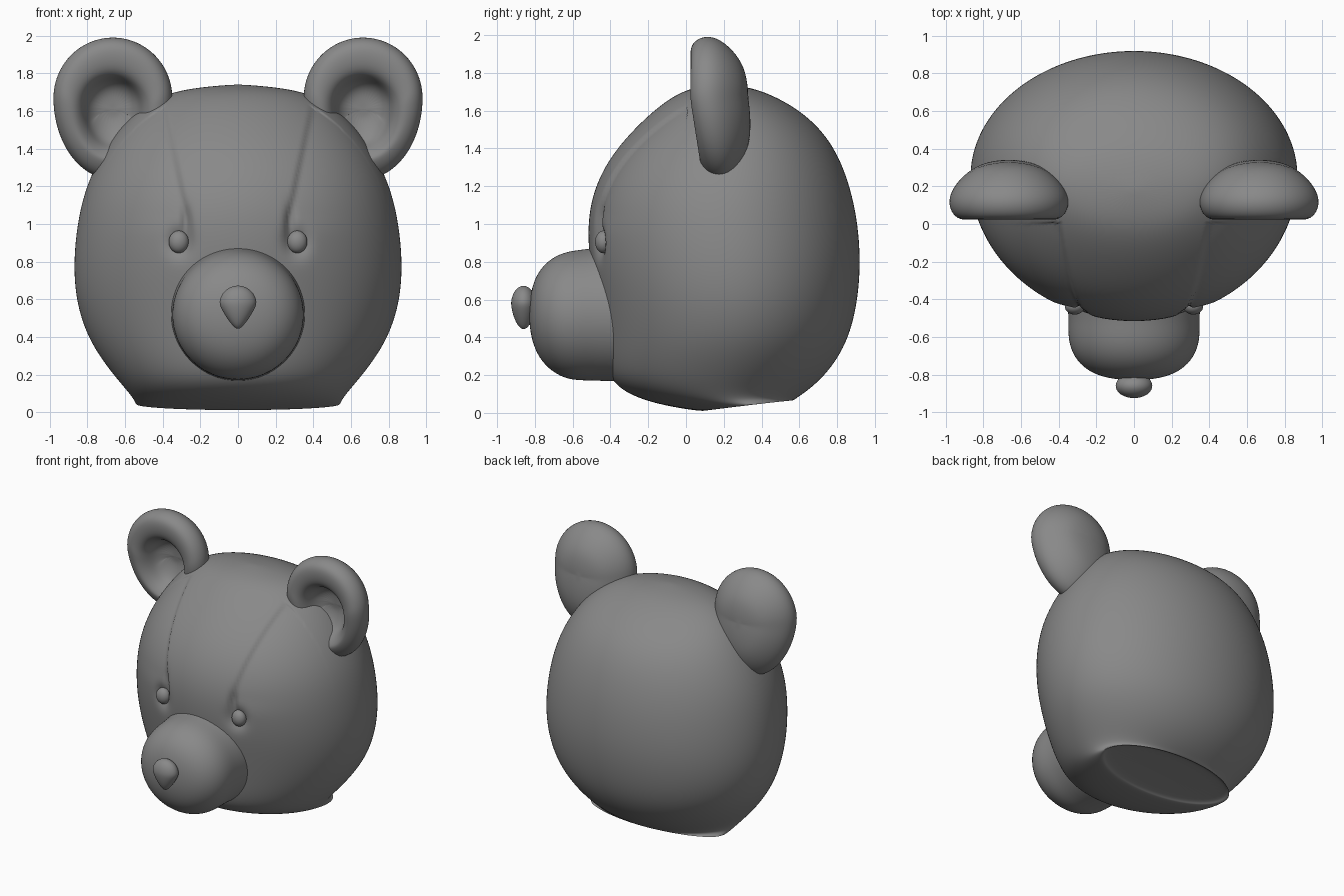
import bpy, bmesh, math
from math import sin, cos, pi, exp
from mathutils import Vector

if "Cube" in bpy.data.objects:
    bpy.data.objects.remove(bpy.data.objects["Cube"], do_unlink=True)

grey = bpy.data.materials.new("plain_grey")
grey.use_nodes = True
grey.diffuse_color = (0.25, 0.25, 0.25, 1)
grey.node_tree.nodes["Principled BSDF"].inputs["Base Color"].default_value = (0.25, 0.25, 0.25, 1)


def loft(name, rings, start=None, end=None, levels=2):
    """Skin a list of point rings, close the ends on poles, subdivide."""
    bm = bmesh.new()
    rows = [[bm.verts.new(p) for p in ring] for ring in rings]
    n = len(rows[0])
    for a, b in zip(rows, rows[1:]):
        for i in range(n):
            j = (i + 1) % n
            bm.faces.new((a[i], a[j], b[j], b[i]))
    for pole, row in ((start, rows[0]), (end, rows[-1])):
        if pole:
            tip = bm.verts.new(pole)
            for i in range(n):
                bm.faces.new((row[i], row[(i + 1) % n], tip))
    bmesh.ops.recalc_face_normals(bm, faces=bm.faces)
    mesh = bpy.data.meshes.new(name)
    bm.to_mesh(mesh)
    bm.free()
    obj = bpy.data.objects.new(name, mesh)
    bpy.context.collection.objects.link(obj)
    mesh.materials.append(grey)
    bpy.ops.object.select_all(action='DESELECT')
    bpy.context.view_layer.objects.active = obj
    obj.select_set(True)
    if levels:
        mod = obj.modifiers.new("smooth", 'SUBSURF')
        mod.levels = mod.render_levels = levels
        bpy.ops.object.modifier_apply(modifier=mod.name)
    bpy.ops.object.shade_smooth_by_angle(angle=math.radians(50))
    return obj


def head_ring(zf, yf, zb, yb, hw, n=40):
    """Two half ellipses that meet at the widest line of the head."""
    mid = yf + (yb - yf) * 0.53
    pts = []
    for i in range(n):
        a = 2 * pi * i / n
        y = mid + sin(a) * ((yb - mid) if sin(a) > 0 else (mid - yf))
        t = (y - yf) / (yb - yf)
        pts.append((hw * cos(a), y, zf + (zb - zf) * t))
    return pts


# Head: front z, front y, back z, back y, half width, from crown to neck
head_rows = [
    (1.73, 0.08, 1.735, 0.26, 0.14), (1.70, -0.03, 1.71, 0.40, 0.36),
    (1.62, -0.15, 1.62, 0.58, 0.52), (1.50, -0.28, 1.50, 0.72, 0.64),
    (1.36, -0.40, 1.36, 0.81, 0.735), (1.20, -0.485, 1.20, 0.87, 0.81),
    (1.02, -0.525, 1.02, 0.91, 0.855), (0.80, -0.515, 0.80, 0.928, 0.878),
    (0.60, -0.48, 0.58, 0.91, 0.865), (0.40, -0.45, 0.38, 0.86, 0.80),
    (0.24, -0.43, 0.22, 0.76, 0.69), (0.13, -0.37, 0.12, 0.65, 0.60),
    (0.05, -0.19, 0.075, 0.58, 0.55), (0.005, 0.09, 0.062, 0.565, 0.545),
    (0.015, 0.11, 0.075, 0.55, 0.52), (0.03, 0.13, 0.085, 0.53, 0.49)]
head = loft("head", [head_ring(*r) for r in head_rows],
            start=(0, 0.18, 1.742), end=(0, 0.33, 0.06), levels=3)

# Eye sockets, brow slits and the step beside the forehead
for v in head.data.vertices:
    x, y, z = abs(v.co.x), v.co.y, v.co.z
    if y < 0 and z > 0.7:
        dent = 0.05 * exp(-((x - 0.31) / 0.06) ** 2 - ((z - 0.905) / 0.07) ** 2)
        dent += 0.03 * exp(-((x - 0.275) / 0.025) ** 2 - ((z - 1.0) / 0.09) ** 2)
        edge = 0.27 + 0.13 * (z - 1.1) / 0.6
        if x > edge and z > 0.95:
            fade = min(1, (z - 0.95) / 0.1) * min(1, max(0, (1.68 - z) / 0.1))
            dent += 0.022 * fade * min(1, (x - edge) / 0.02) * exp(-(x - edge) / 0.15)
        v.co.y += dent


def upright_ring(y, hw, top, bottom, n=32):
    c, h = (top + bottom) / 2, (top - bottom) / 2
    return [(hw * cos(2 * pi * i / n), y, c + h * sin(2 * pi * i / n)) for i in range(n)]


# Muzzle: y, half width, top, bottom
muzzle_rows = [
    (-0.25, 0.37, 0.90, 0.16), (-0.45, 0.352, 0.885, 0.168), (-0.52, 0.35, 0.868, 0.17),
    (-0.62, 0.352, 0.86, 0.172), (-0.71, 0.32, 0.825, 0.215), (-0.78, 0.25, 0.755, 0.29),
    (-0.815, 0.16, 0.67, 0.38), (-0.828, 0.07, 0.59, 0.46)]
loft("muzzle", [upright_ring(*r) for r in muzzle_rows], end=(0, -0.83, 0.525))


def ball(name, centre, size, shape=lambda p: p, n=24):
    def put(p):
        p = shape(Vector(p))
        return tuple(c + s * q for c, s, q in zip(centre, size, p))
    rings = []
    for k in range(1, 14):
        t = pi * k / 14
        rings.append([put((sin(t) * cos(2 * pi * i / n), sin(t) * sin(2 * pi * i / n), cos(t)))
                      for i in range(n)])
    return loft(name, rings, put((0, 0, 1)), put((0, 0, -1)), levels=1)


def teardrop(p):
    """Pinch the lower half to a point."""
    if p.z < 0:
        p.x *= 1 + 0.5 * p.z
        p.y *= 1 + 0.2 * p.z
        p.z *= 1.35
    return p


ball("nose", (0, -0.86, 0.575), (0.1, 0.067, 0.098), teardrop)

# Ear profile: radius and y, from the rounded back over the rim into the bowl
ear_profile = [
    (0.08, 0.325), (0.17, 0.305), (0.25, 0.25), (0.31, 0.18), (0.33, 0.11),
    (0.305, 0.045), (0.255, 0.018), (0.20, 0.03), (0.16, 0.08), (0.14, 0.15),
    (0.09, 0.20)]


def ear_point(side, r, y, a):
    """Round above, drawn out and leaning back below."""
    dx, dz = r * cos(a), r * sin(a)
    if dz < 0:
        y += 0.07 * min(1, -dz / 0.33)
        dz *= 1.35
    if y < 0.21 and r < 0.21:
        dz -= 0.05
    return (side * (0.665 + dx * 0.985), y, 1.67 + dz)


for side, word in ((1, "left"), (-1, "right")):
    rings = [[ear_point(side, r, y, 2 * pi * i / 32) for i in range(32)] for r, y in ear_profile]
    loft(word + "_ear", rings, start=(side * 0.665, 0.33, 1.67), end=(side * 0.665, 0.21, 1.61))
    ball(word + "_eye", (side * 0.315, -0.437, 0.905), (0.054, 0.045, 0.06))
